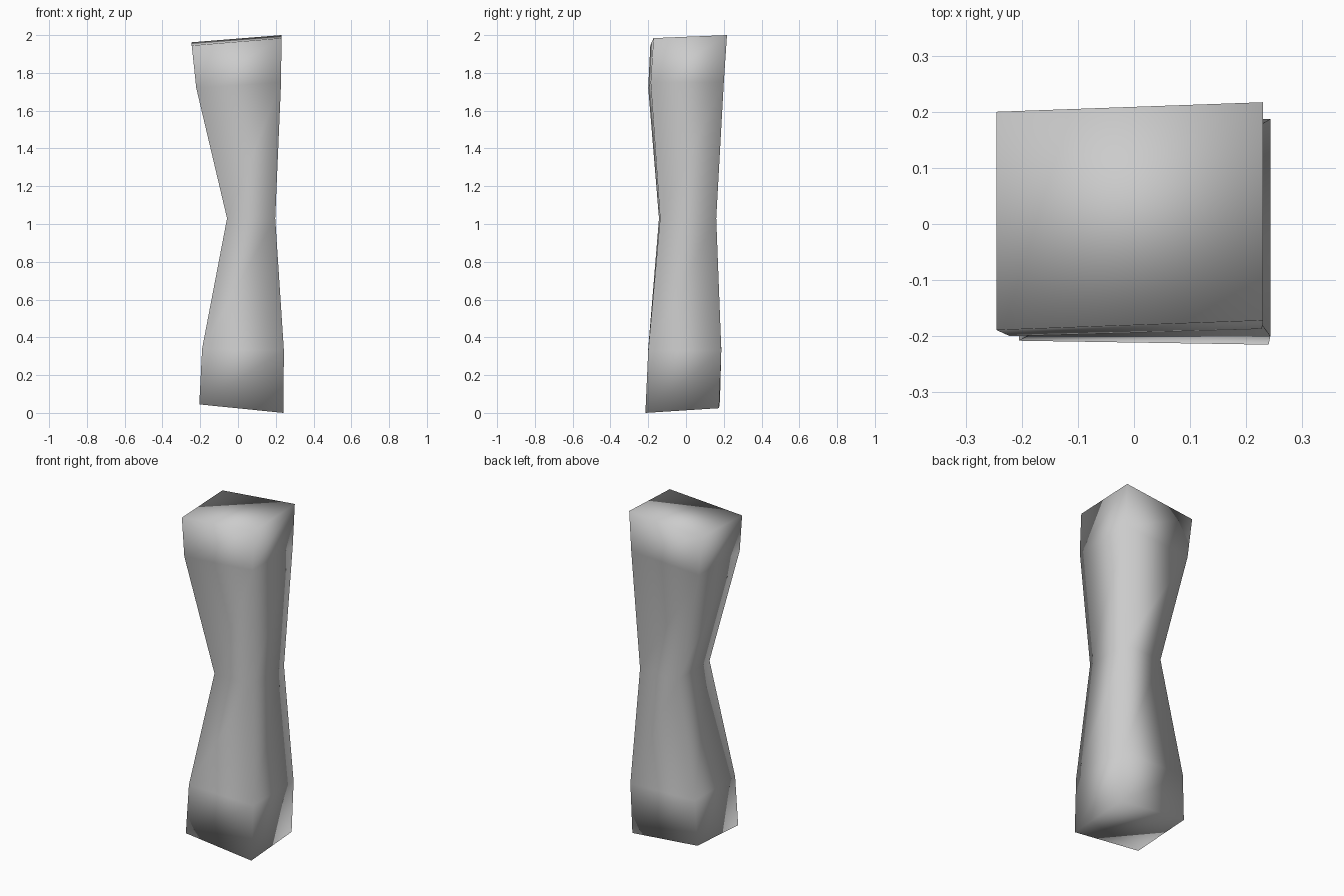
import bpy
import bmesh

# Four-sided rings from bottom to top:
# front-left, front-right, back-right, back-left corners
rings = [
    [(-0.205, -0.208, 0.045), (0.24, -0.215, 0.0), (0.238, 0.175, 0.025), (-0.203, 0.18, 0.067)],
    [(-0.19, -0.2, 0.34), (0.243, -0.2, 0.33), (0.243, 0.187, 0.33), (-0.19, 0.187, 0.34)],
    [(-0.058, -0.143, 1.03), (0.197, -0.137, 1.03), (0.197, 0.16, 1.03), (-0.058, 0.155, 1.03)],
    [(-0.221, -0.2, 1.72), (0.228, -0.187, 1.75), (0.228, 0.2, 1.75), (-0.221, 0.19, 1.72)],
    [(-0.245, -0.189, 1.945), (0.23, -0.172, 1.984), (0.23, 0.217, 2.0), (-0.245, 0.2, 1.962)],
]

bm = bmesh.new()
loops = [[bm.verts.new(p) for p in ring] for ring in rings]

# Side walls
for low, high in zip(loops, loops[1:]):
    for i in range(4):
        j = (i + 1) % 4
        bm.faces.new((low[i], low[j], high[j], high[i]))

# End caps
bm.faces.new(loops[0][::-1])
bm.faces.new(loops[-1])

# Smooth shading over the whole form, caps included
for f in bm.faces:
    f.smooth = True
bm.normal_update()

mesh = bpy.data.meshes.new("waisted_pillar")
bm.to_mesh(mesh)
bm.free()
pillar = bpy.data.objects.new("waisted_pillar", mesh)
bpy.context.collection.objects.link(pillar)
